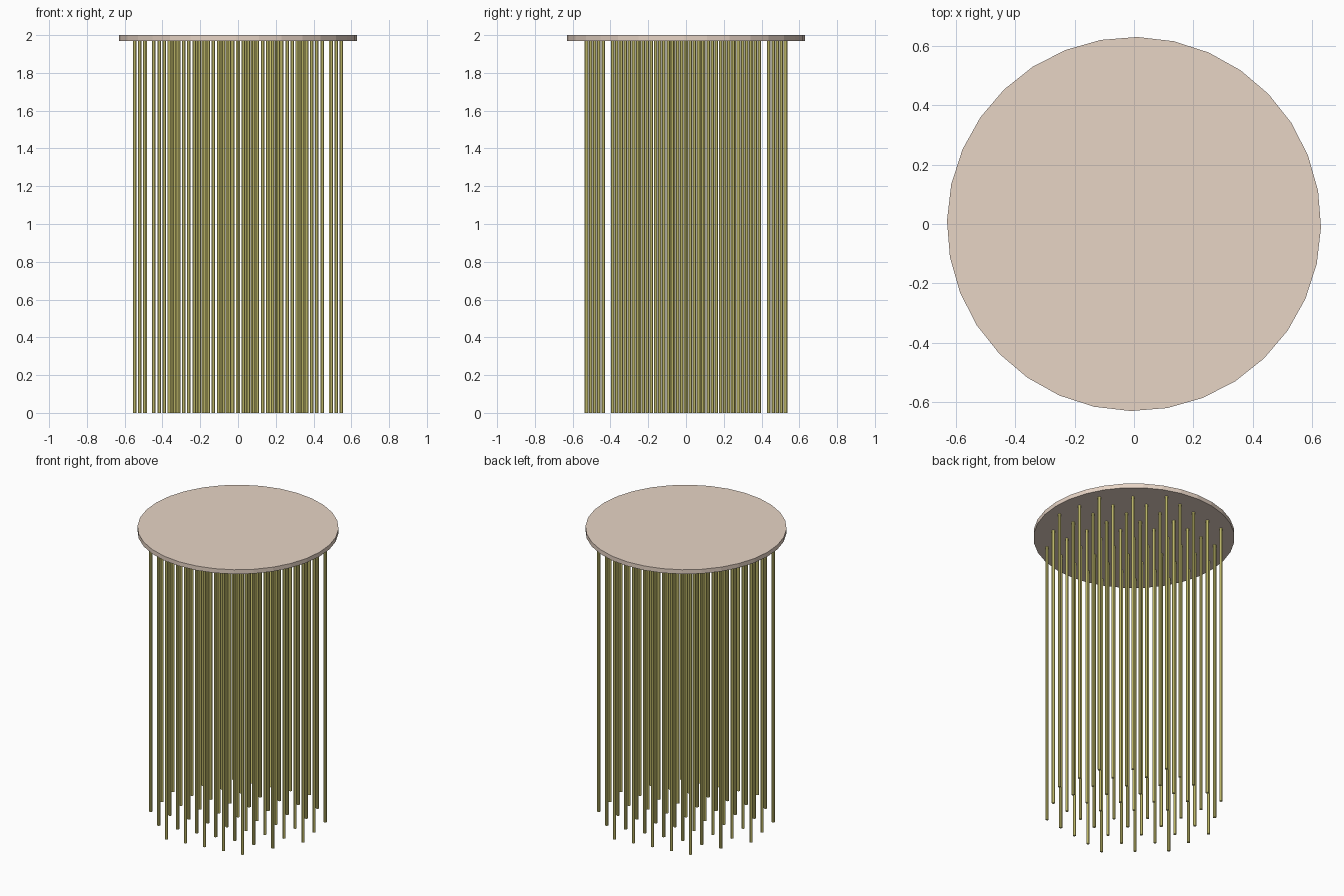
import bpy, math

if "Cube" in bpy.data.objects:
    bpy.data.objects.remove(bpy.data.objects["Cube"])


def material(name, rgb):
    m = bpy.data.materials.new(name)
    m.diffuse_color = (*rgb, 1)
    m.use_nodes = True
    m.node_tree.nodes["Principled BSDF"].inputs["Base Color"].default_value = m.diffuse_color
    return m


def cylinder(name, sides, radius, z0, z1, mat, x=0, y=0, turn=0):
    bpy.ops.mesh.primitive_cylinder_add(
        vertices=sides, radius=radius, depth=z1 - z0,
        location=(x, y, (z0 + z1) / 2), rotation=(0, 0, math.radians(turn)))
    ob = bpy.context.object
    ob.name = name
    ob.data.materials.append(mat)
    return ob


tan = material("tan", (0.80, 0.66, 0.56))
yellow = material("yellow", (0.80, 0.74, 0.22))

# Round top plate
cylinder("top_plate", 32, 0.63, 1.97, 2.0, tan, turn=-1)

# Hanging rods on a slightly rotated rectangular grid, trimmed to a circle
step_u = (0.13, 0.022)
step_v = (-0.0275, 0.161)
half_counts = {0: 4, 1: 4, 2: 3, 3: 2}
first = None
for j in range(-3, 4):
    n = half_counts[abs(j)]
    for i in range(-n, n + 1):
        x = i * step_u[0] + j * step_v[0]
        y = i * step_u[1] + j * step_v[1]
        if first is None:
            first = cylinder("rod", 8, 0.0103, 0, 1.97, yellow, x, y, 22.5)
        else:
            rod = first.copy()
            rod.name = "rod"
            rod.location = (x, y, first.location.z)
            bpy.context.collection.objects.link(rod)
